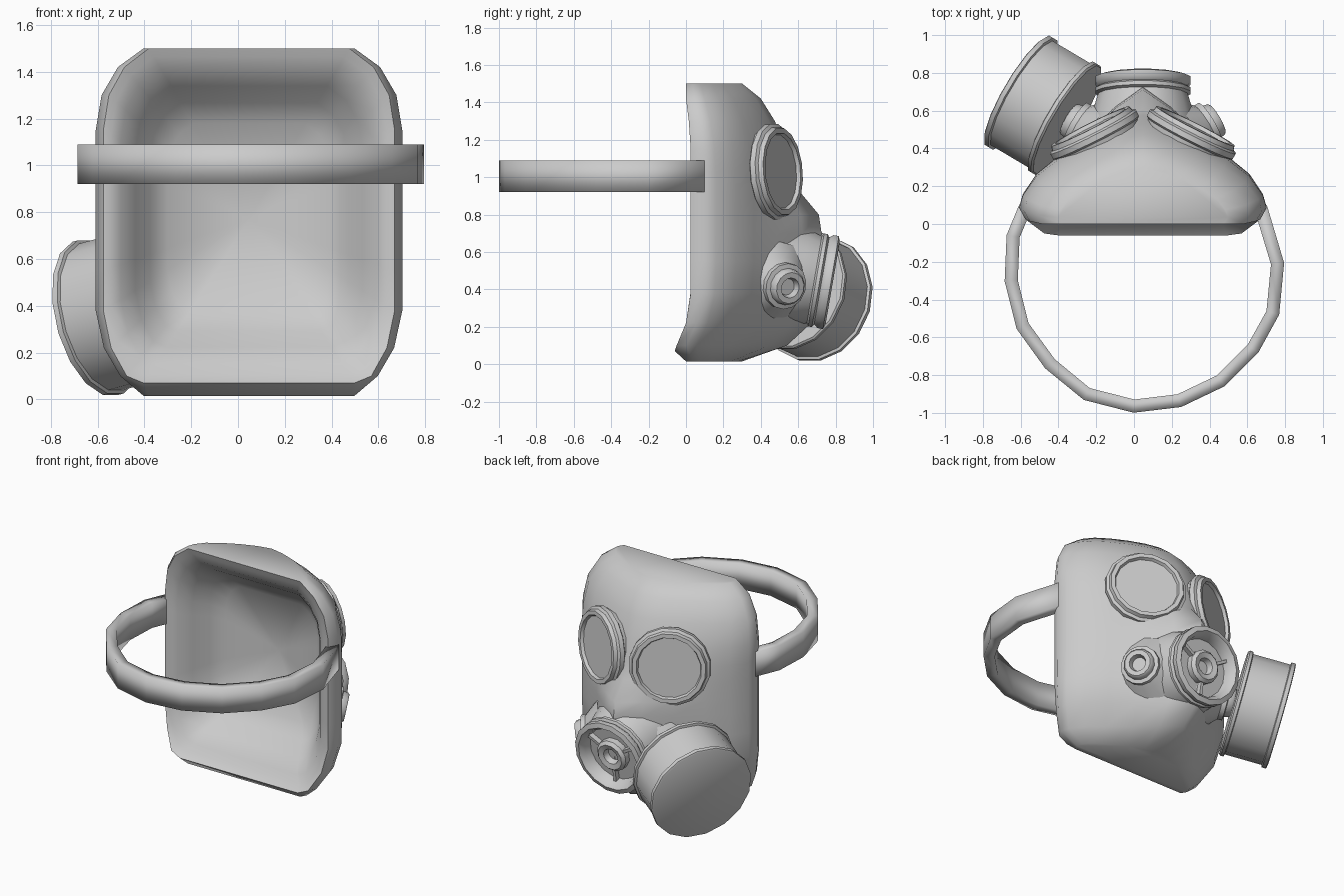
import bpy, math
from mathutils import Vector

if "Cube" in bpy.data.objects:
    bpy.data.objects.remove(bpy.data.objects["Cube"])

CX = 0.047  # symmetry line of the mask


def finish(name, verts, faces, angle=40):
    me = bpy.data.meshes.new(name)
    me.from_pydata([tuple(v) for v in verts], [], faces)
    me.update()
    ob = bpy.data.objects.new(name, me)
    bpy.context.collection.objects.link(ob)
    bpy.ops.object.select_all(action='DESELECT')
    ob.select_set(True)
    bpy.context.view_layer.objects.active = ob
    bpy.ops.object.shade_smooth_by_angle(angle=math.radians(angle))
    return ob


def frame(axis):
    w = Vector(axis).normalized()
    u = Vector((0, 0, 1)).cross(w).normalized()
    return u, w.cross(u), w


def lathe(name, profile, loc, axis, sides=16, angle=40):
    """Revolve (radius, height) points around an axis through loc."""
    u, v, w = frame(axis)
    loc = Vector(loc)
    verts, faces, rings = [], [], []
    for r, h in profile:
        if r == 0:
            rings.append([len(verts)] * sides)
            verts.append(loc + w * h)
        else:
            rings.append(list(range(len(verts), len(verts) + sides)))
            for k in range(sides):
                a = 2 * math.pi * (k + 0.5) / sides
                verts.append(loc + (u * math.cos(a) + v * math.sin(a)) * r + w * h)
    for a, b in zip(rings, rings[1:]):
        for k in range(sides):
            n = (k + 1) % sides
            faces.append(list(dict.fromkeys((a[k], a[n], b[n], b[k]))))
    return finish(name, verts, faces, angle)


# --- Face shell: z, half width, rim y, front y, snout bulge per row
rows = [
    (0.015, 0.45, 0.00, 0.30, 0.00), (0.10, 0.55, -0.05, 0.38, 0.16),
    (0.22, 0.62, 0.00, 0.47, 0.20), (0.38, 0.655, 0.025, 0.54, 0.17),
    (0.55, 0.655, 0.025, 0.56, 0.16), (0.70, 0.655, 0.025, 0.56, 0.165),
    (0.80, 0.655, 0.025, 0.56, 0.15), (0.92, 0.655, 0.025, 0.56, 0.05),
    (1.03, 0.655, 0.025, 0.555, 0.02), (1.15, 0.655, 0.025, 0.53, 0.0),
    (1.30, 0.63, 0.015, 0.475, 0.0), (1.42, 0.56, 0.00, 0.40, 0.0),
    (1.50, 0.45, 0.00, 0.30, 0.0),
]
# width fraction, depth fraction, bulge weight
half = [(0.95, 0, 0), (1, 0.12, 0), (0.97, 0.25, 0), (0.86, 0.45, 0),
        (0.68, 0.63, 0), (0.45, 0.80, 0.2), (0.22, 0.93, 0.6)]
cols = half + [(0, 1, 1)] + [(-f, d, b) for f, d, b in reversed(half)]
verts, faces = [], []
n = len(cols)
for z, w, rb, yf, bulge in rows:
    for f, d, b in cols:
        verts.append((CX + w * f, rb + (yf - rb) * d + bulge * b, z))
for i in range(len(rows) - 1):
    for j in range(n - 1):
        a = i * n + j
        faces.append((a, a + 1, a + n + 1, a + n))
top = len(rows) - 1
faces.append(list(range(top * n, top * n + n)))
faces.append(list(reversed(range(n))))
lip = len(verts)  # chin lip
verts += [(CX + 0.45, -0.06, 0.07), (CX - 0.45, -0.06, 0.07)]
faces += [(lip, lip + 1, n - 1, 0), (0, n, lip), (n - 1, lip + 1, 2 * n - 1)]

# inner bowl: shrink the rim loop towards the middle
rim = ([lip] + [i * n for i in range(1, top + 1)]
       + [i * n + n - 1 for i in range(top, 0, -1)] + [lip + 1])
prev, m = rim, len(rim)
for s, y in ((0.95, 0.015), (0.88, 0.04), (0.78, 0.12), (0.68, 0.22), (0.56, 0.29)):
    ring = list(range(len(verts), len(verts) + m))
    for k in rim:
        x, y0, z = verts[k]
        verts.append((CX + (x - CX) * s, y + y0 * s * 0.5, 0.77 + (z - 0.77) * s))
    for k in range(m):
        q = (k + 1) % m
        faces.append((prev[k], prev[q], ring[q], ring[k]))
    prev = ring
verts.append((CX, 0.38, 0.77))
faces += [(prev[k], prev[(k + 1) % m], len(verts) - 1) for k in range(m)]
finish("face_shell", verts, faces, 65)

# --- Eyepieces
eye = [(0.235, -0.11), (0.245, -0.06), (0.26, -0.05), (0.26, -0.02),
       (0.242, -0.01), (0.235, 0.015), (0.208, 0.015), (0.2, -0.005), (0, -0.005)]
for s, side in ((1, "right"), (-1, "left")):
    lathe(side + "_eyepiece", eye, (CX + s * 0.272, 0.505, 1.03),
          (s * 0.45, 0.89, 0.07), 16)

# --- Snout with the front valve
C = Vector((CX, 0.755, 0.44))
axis = (0, 0.985, -0.17)
lathe("snout_valve", [(0.29, -0.26), (0.262, -0.14), (0.25, -0.1), (0.24, -0.07),
                      (0.257, -0.06), (0.257, -0.04), (0.24, -0.03), (0.257, -0.01),
                      (0.257, 0.02), (0.225, 0.03), (0.2, 0.0), (0.19, -0.05),
                      (0, -0.05)], C, axis, 16)
lathe("valve_inner_ring", [(0.11, -0.05), (0.11, -0.01), (0.09, 0.01),
                           (0.055, 0.0), (0.045, -0.04), (0, -0.04)], C, axis, 12)
u, v, w = frame(axis)
for k in range(3):
    a = math.radians(-90 + 120 * k)
    d = u * math.cos(a) + v * math.sin(a)
    t = w.cross(d)
    box = [C + d * r + t * q + w * h for r in (0.1, 0.2)
           for q in (-0.01, 0.01) for h in (-0.055, -0.015)]
    finish(f"valve_spoke_{k + 1}", box,
           [(0, 1, 3, 2), (4, 6, 7, 5), (0, 4, 5, 1), (2, 3, 7, 6),
            (0, 2, 6, 4), (1, 5, 7, 3)])

# --- Cheek ports
port = [(0.22, -0.16), (0.15, -0.085), (0.125, -0.06), (0.125, -0.03), (0.1, -0.025),
        (0.095, 0.005), (0.085, 0.015), (0.055, 0.015), (0.045, -0.02), (0, -0.02)]
for s, side in ((1, "right"), (-1, "left")):
    lathe(side + "_cheek_port", port, (CX + s * 0.38, 0.55, 0.41),
          (s * 0.86, 0.51, -0.2), 14)

# --- Filter canister on the left cheek
lathe("filter_canister", [(0, 0), (0.333, 0), (0.342, 0.01), (0.342, 0.03),
                          (0.327, 0.035), (0.327, 0.275), (0.342, 0.28),
                          (0.342, 0.305), (0.333, 0.31), (0, 0.31)],
      (-0.353, 0.55, 0.415), (-0.86, 0.51, -0.23), 16)

# --- Head strap: band swept along a loop
path = [(-0.575, 0.09), (-0.64, -0.065), (-0.65, -0.3), (-0.59, -0.54),
        (-0.445, -0.74), (-0.25, -0.9), (0, -0.964), (0.24, -0.935),
        (0.46, -0.83), (0.63, -0.66), (0.735, -0.47), (0.76, -0.21), (0.67, 0.09)]
pts = [Vector((x, y, 0)) for x, y in path]
verts, faces = [], []
for i, p in enumerate(pts):
    t = (pts[min(i + 1, len(pts) - 1)] - pts[max(i - 1, 0)]).normalized()
    side = Vector((t.y, -t.x, 0)) * 0.035
    for q, z in ((-1, 0.92), (1, 0.92), (1, 1.09), (-1, 1.09)):
        verts.append(p + side * q + Vector((0, 0, z)))
for i in range(len(pts) - 1):
    for k in range(4):
        q = (k + 1) % 4
        faces.append((i * 4 + k, i * 4 + 4 + k, i * 4 + 4 + q, i * 4 + q))
e = len(verts) - 4
faces += [(0, 1, 2, 3), (e + 3, e + 2, e + 1, e)]
finish("head_strap", verts, faces, 120)
